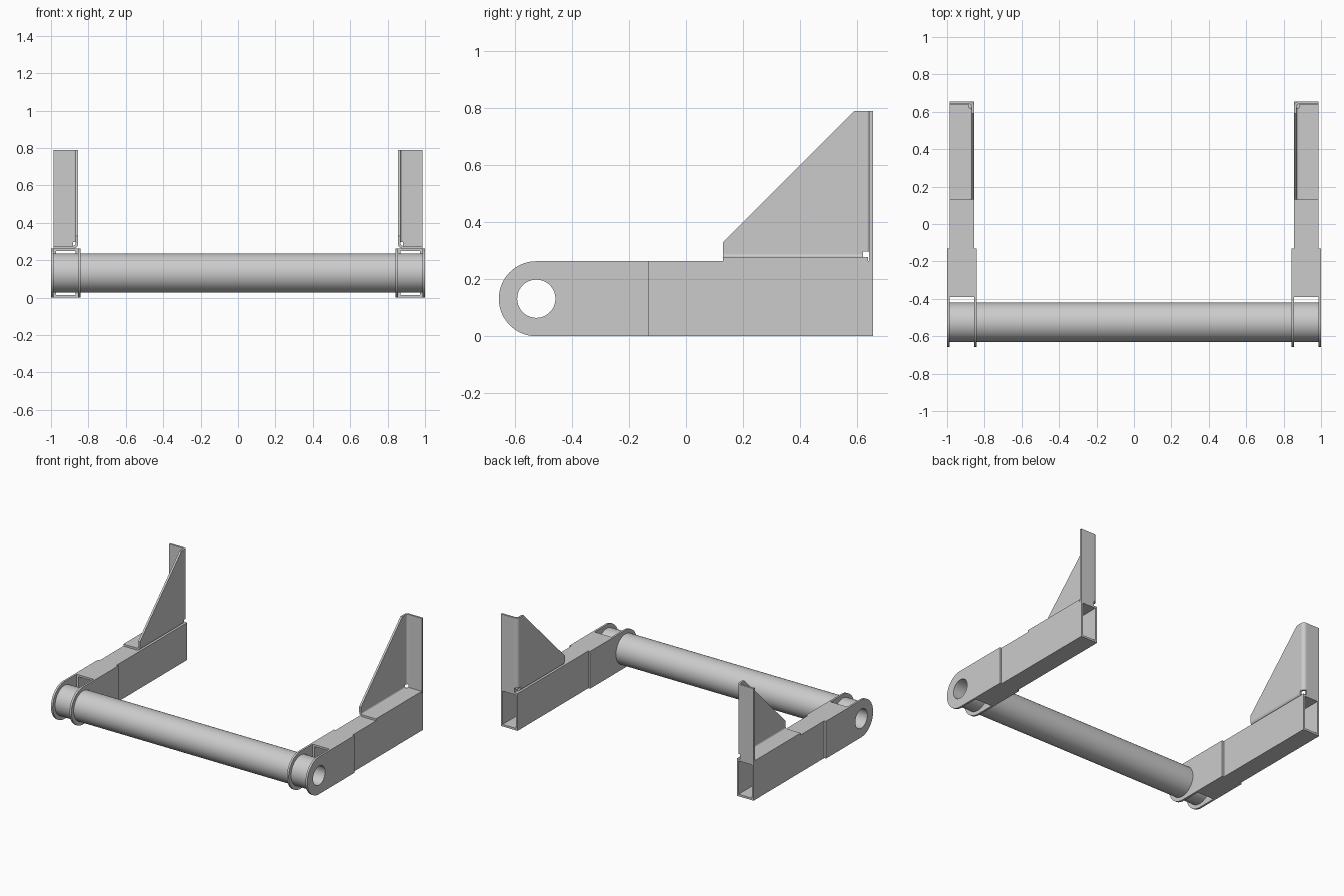
import bpy, bmesh
from math import sin, cos, pi, radians

if "Cube" in bpy.data.objects:
    bpy.data.objects.remove(bpy.data.objects["Cube"])

PLACE = {'x': lambda u, v, w: (w, u, v),
         'y': lambda u, v, w: (u, w, v),
         'z': lambda u, v, w: (u, v, w)}


def arc(cu, cv, r, a0, a1, n):
    """Points on an arc, angles in degrees."""
    return [(cu + r * cos(radians(a0 + (a1 - a0) * i / n)),
             cv + r * sin(radians(a0 + (a1 - a0) * i / n))) for i in range(n + 1)]


def circle(cu, cv, r, n=64):
    return arc(cu, cv, r, 0, 360, n)[:-1]


def rect(u0, u1, v0, v1):
    return [(u0, v0), (u1, v0), (u1, v1), (u0, v1)]


def prism(bm, axis, loops, w0, w1):
    """Fill a profile (outer loop plus optional holes) and extrude it along axis."""
    edges = []
    for pts in loops:
        vs = [bm.verts.new(PLACE[axis](u, v, w0)) for u, v in pts]
        edges += [bm.edges.new((vs[i - 1], vs[i])) for i in range(len(vs))]
    res = bmesh.ops.triangle_fill(bm, edges=edges, use_beauty=True)
    faces = [g for g in res['geom'] if isinstance(g, bmesh.types.BMFace)]
    ext = bmesh.ops.extrude_face_region(bm, geom=faces, use_keep_orig=True)
    verts = [g for g in ext['geom'] if isinstance(g, bmesh.types.BMVert)]
    bmesh.ops.translate(bm, verts=verts, vec=PLACE[axis](0, 0, w1 - w0))


def part(name, pieces, mirror=True):
    bm = bmesh.new()
    for p in pieces:
        prism(bm, *p)
    bmesh.ops.recalc_face_normals(bm, faces=bm.faces[:])
    me = bpy.data.meshes.new(name)
    bm.to_mesh(me)
    bm.free()
    ob = bpy.data.objects.new(name, me)
    bpy.context.collection.objects.link(ob)
    bpy.ops.object.select_all(action='DESELECT')
    ob.select_set(True)
    bpy.context.view_layer.objects.active = ob
    bpy.ops.object.shade_smooth_by_angle(angle=radians(30))
    if mirror:
        ob.modifiers.new("mirror", 'MIRROR')
    wn = ob.modifiers.new("weighted", 'WEIGHTED_NORMAL')
    wn.keep_sharp = True
    return ob


CY, CZ, R, BORE = -0.525, 0.1315, 0.1315, 0.067
T = 0.014
X0, X1 = 0.855, 0.986      # inner and outer faces of the box arm

# Hollow cross tube
part("cross_tube", [('x', [circle(CY, CZ, 0.105), circle(CY, CZ, BORE)], -X1, X1)], mirror=False)

# Rectangular hollow arms, open at both ends
part("box_arm", [('y', [rect(X0, X1, 0, 2 * R),
                        rect(X0 + T, X1 - T, T, 2 * R - T)], -0.39, 0.655)])

# Rounded plates on both sides of each arm
plate = [circle(CY, CZ, BORE)]
plate.insert(0, arc(CY, CZ, R, 90, 270, 36) + [(-0.132, 0), (-0.132, 2 * R)])
part("outer_lug_plate", [('x', plate, X1, 1.0)])
part("inner_lug_plate", [('x', plate, X0 - T, X0)])

# Folded sheet bracket: gusset, base flange, back flange and their bends
ZB, YB, RI = 2 * R, 0.655, 0.012
RO = RI + T
BX, BZ, BY = X0 + RO, ZB + RO, YB - RO
gusset = [(0.13, BZ), (0.62, BZ), (0.62, 0.297), (BY, 0.297),
          (BY, 0.79), (0.59, 0.79), (0.13, 0.33)]
base_bend = arc(BX, BZ, RO, 180, 270, 8) + arc(BX, BZ, RI, 270, 180, 8)
back_bend = arc(BX, BY, RO, 180, 90, 8) + arc(BX, BY, RI, 90, 180, 8)
part("gusset_bracket", [
    ('x', [gusset], X0, X0 + T),
    ('y', [base_bend], 0.13, 0.62),
    ('z', [rect(BX, X1, 0.13, YB - T - 0.002)], ZB, ZB + T),
    ('z', [back_bend], 0.297, 0.79),
    ('z', [rect(BX, X1, YB - T, YB)], ZB, 0.79),
])
